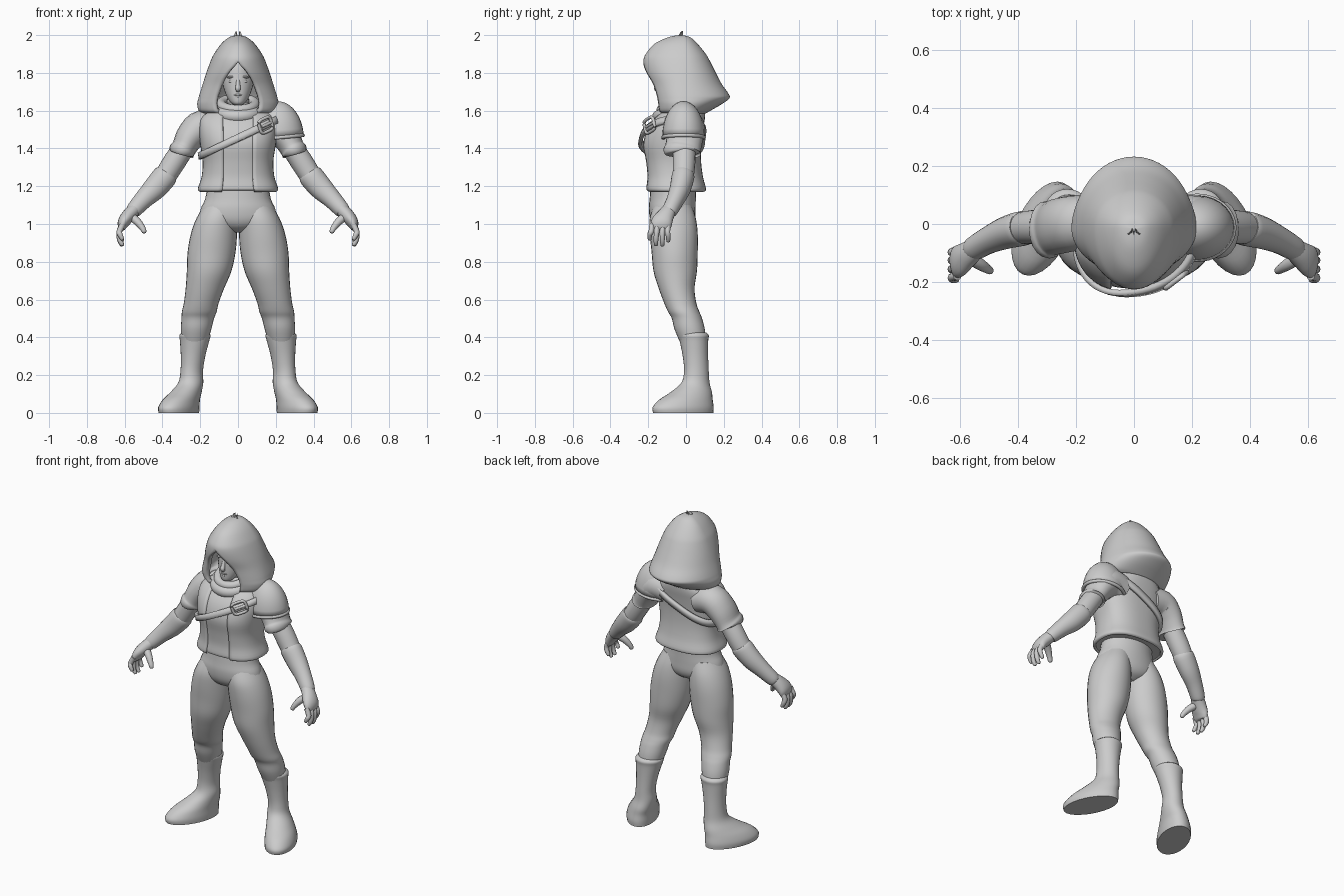
import bpy, bmesh, math
from mathutils import Vector, Matrix

if "Cube" in bpy.data.objects:
    bpy.data.objects.remove(bpy.data.objects["Cube"])

grey = bpy.data.materials.new("plain grey")
grey.diffuse_color = (0.6, 0.6, 0.6, 1)
grey.use_nodes = True
grey.node_tree.nodes["Principled BSDF"].inputs["Base Color"].default_value = grey.diffuse_color


def smooth_rows(rows, n=4):
    """Catmull-Rom resampling of a short list of section tuples."""
    out = []
    for i in range(len(rows) - 1):
        p = [rows[max(i - 1, 0)], rows[i], rows[i + 1], rows[min(i + 2, len(rows) - 1)]]
        for k in range(n):
            t = k / n
            out.append(tuple(0.5 * (2 * b + (c - a) * t + (2 * a - 5 * b + 4 * c - d) * t * t
                                    + (3 * b - a - 3 * c + d) * t ** 3) for a, b, c, d in zip(*p)))
    return out + [tuple(rows[-1])]


def finish(name, bm, thick=0, offset=-1):
    bmesh.ops.remove_doubles(bm, verts=bm.verts, dist=0.0002)
    bmesh.ops.recalc_face_normals(bm, faces=bm.faces)
    me = bpy.data.meshes.new(name)
    bm.to_mesh(me)
    bm.free()
    me.materials.append(grey)
    ob = bpy.data.objects.new(name, me)
    bpy.context.collection.objects.link(ob)
    if thick:
        m = ob.modifiers.new("thickness", 'SOLIDIFY')
        m.thickness, m.offset = thick, offset
    bpy.ops.object.select_all(action='DESELECT')
    ob.select_set(True)
    bpy.context.view_layer.objects.active = ob
    bpy.ops.object.shade_smooth_by_angle(angle=math.radians(50))
    return ob


def skin(name, rings, closed=True, caps=True, thick=0, offset=-1):
    """Skin a list of point rings."""
    bm = bmesh.new()
    vs = [[bm.verts.new(p) for p in r] for r in rings]
    n = len(vs[0])
    for a, b in zip(vs, vs[1:]):
        for i in range(n if closed else n - 1):
            j = (i + 1) % n
            bm.faces.new((a[i], a[j], b[j], b[i]))
    if caps:
        bm.faces.new(vs[0][::-1])
        bm.faces.new(vs[-1])
    return finish(name, bm, thick, offset)


def stack(name, rows, side=1, turn=0, seg=28):
    """Horizontal ellipses: z, cx, cy, rx, ry."""
    rings = []
    for z, cx, cy, rx, ry in smooth_rows(rows):
        ring = []
        for i in range(seg):
            t = math.tau * i / seg
            u, v = rx * math.cos(t), ry * math.sin(t)
            ring.append((side * (cx + u * math.cos(turn) - v * math.sin(turn)),
                         cy + u * math.sin(turn) + v * math.cos(turn), z))
        rings.append(ring)
    return skin(name, rings)


def limb(name, rows, side=1, seg=20, n=4):
    """Sections across a path: x, y, z, radius in the xz plane, radius along y."""
    rows = smooth_rows(rows, n)
    pts = [Vector(r[:3]) for r in rows]
    rings = []
    for i, r in enumerate(rows):
        t = (pts[min(i + 1, len(pts) - 1)] - pts[max(i - 1, 0)]).normalized()
        b = (Vector((0, 1, 0)) - t * t.y).normalized()
        a = t.cross(b)
        ring = [pts[i] + a * r[3] * math.cos(math.tau * k / seg) + b * r[4] * math.sin(math.tau * k / seg)
                for k in range(seg)]
        rings.append([(side * p.x, p.y, p.z) for p in ring])
    return skin(name, rings)


def spow(v, p):
    return math.copysign(abs(v) ** p, v)


def shell_point(row, t, cy, p, grow=0):
    z, rx, yf, yb = row[:4]
    c = math.cos(t)
    ry = (cy - yf if c > 0 else yb - cy) + grow
    return ((rx + grow) * spow(math.sin(t), p), cy - ry * spow(c, p), z)


def shell(name, rows, cy, p=1.0, thick=0.0, seg=48, caps=False):
    """Garment rings: z, half width, front y, back y, half width of the front opening."""
    rings = []
    for r in smooth_rows(rows):
        a = math.asin(min(1, (max(r[4], 0) / r[1]) ** (1 / p)))
        rings.append([shell_point(r, a + (math.tau - 2 * a) * i / seg, cy, p) for i in range(seg + 1)])
    return skin(name, rings, closed=False, caps=caps, thick=thick)


def ball(name, loc, scale, rot=0, keep_above=None, thick=0):
    bm = bmesh.new()
    bmesh.ops.create_uvsphere(bm, u_segments=28, v_segments=18, radius=1)
    if keep_above is not None:
        bmesh.ops.delete(bm, geom=[v for v in bm.verts if v.co.z < keep_above], context='VERTS')
    m = Matrix.Translation(loc) @ Matrix.Rotation(rot, 4, 'Y') @ Matrix.Diagonal((*scale, 1))
    bmesh.ops.transform(bm, matrix=m, verts=bm.verts)
    return finish(name, bm, thick)


def ring_tube(name, fn, r, seg=40, sides=10):
    """Closed tube following fn(t)."""
    pts = [Vector(fn(math.tau * i / seg)) for i in range(seg)]
    rings = []
    for i in range(seg + 1):
        t = (pts[(i + 1) % seg] - pts[(i - 1) % seg]).normalized()
        a = t.cross(Vector((0, 0, 1))).normalized()
        b = t.cross(a)
        rings.append([pts[i % seg] + (a * math.cos(math.tau * k / sides) + b * math.sin(math.tau * k / sides)) * r
                      for k in range(sides)])
    return skin(name, rings, caps=False)


# Legs, boots, arms and hands
for s, tag in ((1, "left"), (-1, "right")):
    stack(tag + "_leg", [(.36, .23, .04, .065, .065), (.44, .222, .02, .08, .08), (.5, .213, .005, .086, .08),
                         (.535, .205, -.012, .092, .083), (.58, .195, -.03, .092, .085),
                         (.66, .175, -.05, .102, .095), (.75, .153, -.057, .118, .115),
                         (.85, .14, -.06, .127, .122), (.95, .127, -.065, .122, .127),
                         (1.03, .112, -.07, .108, .122), (1.1, .09, -.07, .09, .1)], s)
    stack(tag + "_boot", [(0, .313, -.015, .17, .09), (.03, .313, -.015, .172, .092), (.07, .3, 0, .15, .085),
                          (.11, .275, .028, .115, .075), (.16, .25, .05, .077, .064), (.22, .245, .055, .067, .058),
                          (.3, .238, .05, .068, .064), (.38, .23, .042, .075, .078), (.41, .228, .04, .08, .083),
                          (.425, .227, .038, .07, .07)], s, turn=math.radians(-66))
    limb(tag + "_sleeve", [(.1, .01, 1.5, .08, .085), (.19, .005, 1.515, .088, .095), (.25, -.005, 1.465, .078, .097),
                           (.285, -.015, 1.405, .066, .095), (.298, -.02, 1.383, .07, .1),
                           (.302, -.02, 1.372, .058, .085)], s)
    limb(tag + "_upper_arm", [(.25, -.01, 1.46, .055, .06), (.33, -.01, 1.34, .06, .06),
                              (.385, -.015, 1.255, .057, .056), (.43, -.03, 1.2, .05, .05)], s)
    limb(tag + "_bracer", [(.375, -.012, 1.27, .05, .048), (.385, -.015, 1.255, .065, .06),
                           (.44, -.03, 1.19, .062, .056), (.5, -.055, 1.13, .05, .047),
                           (.55, -.083, 1.075, .042, .042), (.56, -.09, 1.062, .035, .036)], s)
    limb(tag + "_palm", [(.54, -.08, 1.085, .033, .036), (.575, -.105, 1.05, .036, .045),
                         (.605, -.128, 1.01, .032, .056), (.616, -.136, .975, .018, .05),
                         (.617, -.137, .965, .006, .03)], s)
    for i, (y, tip) in enumerate(((-.18, .915), (-.151, .885), (-.121, .883), (-.094, .905))):
        y2 = y - .012 + .004 * i
        limb(f"{tag}_finger_{i + 1}", [(.61, y, 1.0, .015, .014), (.628, y - .004, .96, .0155, .015),
                                       (.625, y2, tip + .03, .014, .013), (.612, y2, tip + .004, .01, .01),
                                       (.61, y2, tip, .003, .003)], s, 10, 3)
    limb(tag + "_thumb", [(.575, -.11, 1.045, .022, .024), (.535, -.137, 1.015, .021, .021),
                          (.507, -.155, .98, .016, .016), (.496, -.162, .958, .012, .012),
                          (.494, -.164, .952, .004, .004)], s, 12, 3)

# Hips
stack("hips", [(.955, 0, -.065, .05, .05), (.98, 0, -.067, .13, .095), (1.02, 0, -.07, .2, .118),
               (1.08, 0, -.073, .197, .124), (1.14, 0, -.07, .172, .122), (1.24, 0, -.065, .16, .12)])

# Shirt and open vest over it
vest = [(1.17, .2, -.2, .092, .085), (1.185, .213, -.217, .106, .085), (1.25, .193, -.212, .09, .08),
        (1.33, .187, -.22, .08, .08), (1.42, .2, -.234, .08, .08), (1.5, .207, -.212, .09, .08),
        (1.56, .195, -.17, .1, .08), (1.605, .14, -.125, .1, .075), (1.64, .09, -.09, .08, .06)]
shell("vest", vest, -.05, .82, .02)
shell("shirt", [(max(z, 1.18), rx - .013, yf + .011, yb - .013, 0) for z, rx, yf, yb, w in vest], -.05, .82, caps=True)


# Diagonal strap with buckle
def strap_point(t, dz=0, grow=.01):
    fine = smooth_rows(vest, 8)
    z = 1.455
    for _ in range(12):
        row = min(fine, key=lambda r: abs(r[0] - z))
        i = max(1, min(len(fine) - 1, fine.index(row)))
        a, b = fine[i - 1], fine[i]
        k = (z - a[0]) / (b[0] - a[0])
        row = tuple(u + (v - u) * k for u, v in zip(a, b))
        x, y, _z = shell_point(row, t, -.05, .82, grow)
        z = z * .4 + .6 * min(1.575, 1.455 + .47 * x + dz)
    return Vector((x, y, z))


skin("strap", [[strap_point(math.tau * i / 72, d) for i in range(73)] for d in (-.02, 0, .02)],
     closed=False, caps=False, thick=.02, offset=0)
mid = strap_point(.62, 0, .022)
ax = (strap_point(.72) - strap_point(.52)).normalized()
up = (Vector((0, 0, 1)) - ax * ax.z).normalized()
ring_tube("buckle", lambda t: mid + ax * .042 * spow(math.cos(t), .5) + up * .036 * spow(math.sin(t), .5), .009, 32, 8)
limb("buckle_tongue", [(*(mid - ax * .03), .008, .008), (*(mid + ax * .045), .008, .008)], 1, 8)

# Shoulder guard on one side
ball("shoulder_guard", (.218, -.013, 1.465), (.13, .112, .185), math.radians(-4), -.05, .015)
ring_tube("shoulder_guard_rim", lambda t: (.218 + .126 * math.cos(t), -.013 + .108 * math.sin(t),
                                           1.458 + .012 * math.cos(t)), .01)

# Neck and cowl
stack("neck", [(1.54, 0, -.02, .08, .08), (1.62, 0, -.025, .06, .062), (1.72, 0, -.03, .055, .06)])
for nm, z, r, w in (("cowl_lower", 1.6, .105, .034), ("cowl_upper", 1.635, .09, .026)):
    ring_tube(nm, lambda t: (r * math.cos(t), -.045 + r * .95 * math.sin(t), z + .03 * math.sin(t)), w, 40, 14)

# Head and face
stack("head", [(1.628, 0, -.105, .015, .02), (1.64, 0, -.1, .035, .043), (1.67, 0, -.08, .057, .068),
               (1.72, 0, -.06, .076, .088), (1.78, 0, -.045, .086, .1), (1.84, 0, -.04, .08, .095),
               (1.89, 0, -.04, .05, .06), (1.905, 0, -.04, .01, .01)])
limb("nose", [(0, -.135, 1.775, .008, .008), (0, -.15, 1.735, .012, .01), (0, -.156, 1.716, .014, .013),
              (0, -.145, 1.705, .01, .009)], 1, 12)
ball("upper_lip", (0, -.143, 1.683), (.022, .008, .006))
ball("lower_lip", (0, -.14, 1.672), (.018, .009, .007))
for s, tag in ((1, "left"), (-1, "right")):
    ball(tag + "_eye", (s * .034, -.13, 1.755), (.016, .008, .008))
    ball(tag + "_brow", (s * .036, -.132, 1.778), (.024, .009, .006), s * .12)

# Hood with pointed face opening
hood = [(2.0, .004, -.034, -.026, 0), (1.99, .045, -.09, .02, 0), (1.955, .088, -.165, .06, 0),
        (1.9, .127, -.213, .105, 0), (1.86, .146, -.226, .128, 0), (1.8, .168, -.218, .158, .052),
        (1.74, .187, -.195, .19, .088), (1.69, .203, -.183, .225, .108), (1.665, .21, -.178, .23, .115),
        (1.635, .216, -.172, .19, .118), (1.6, .208, -.165, .13, .112), (1.585, .18, -.15, .105, .1)]
shell("hood", hood, -.015, 1.0, .022)
